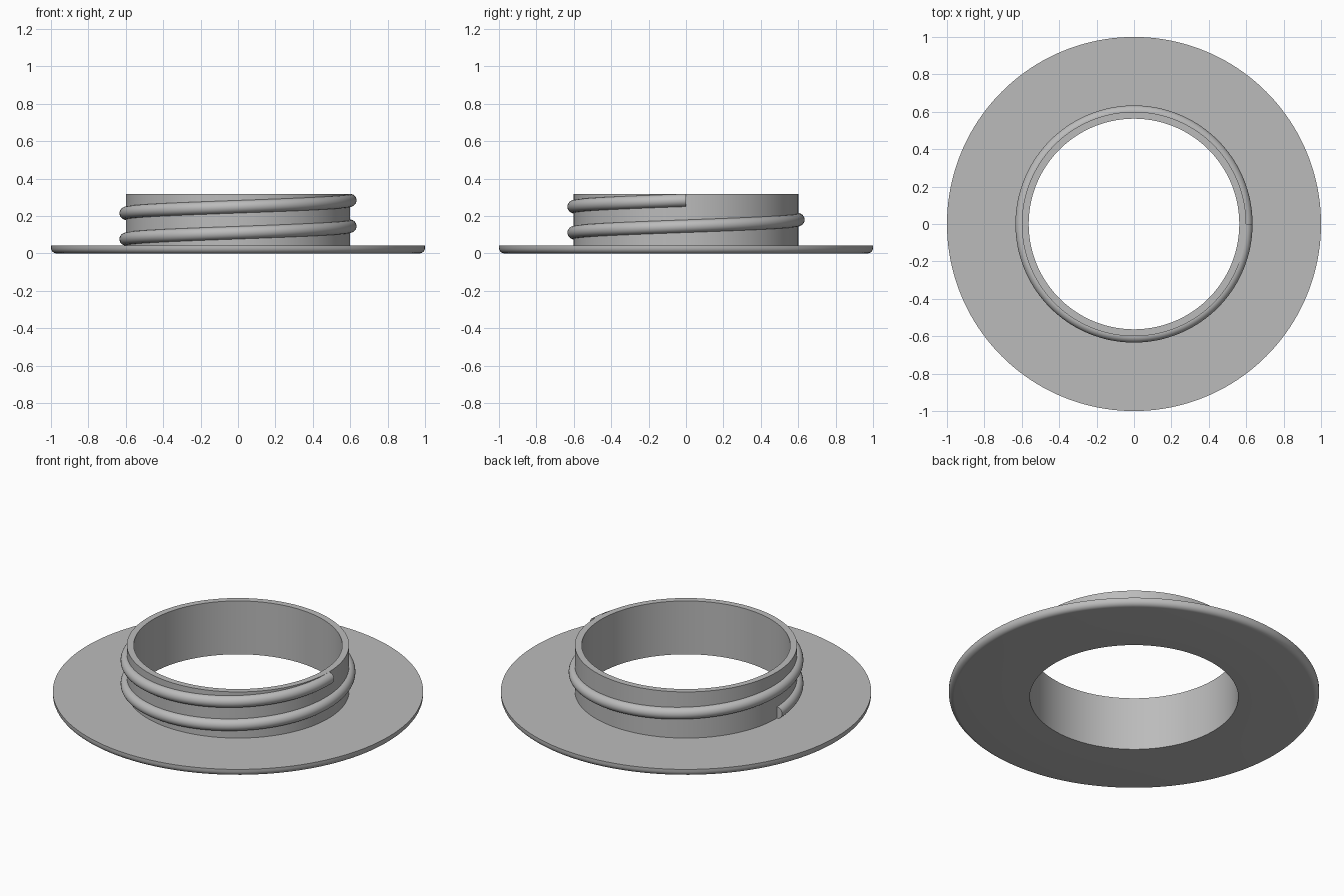
import bpy, bmesh
from math import sin, cos, pi, radians

cube = bpy.data.objects.get("Cube")
if cube:
    bpy.data.objects.remove(cube, do_unlink=True)

grey = bpy.data.materials.new("plain_grey")
grey.use_nodes = True
colour = (0.5, 0.5, 0.5, 1)
grey.diffuse_color = colour
grey.node_tree.nodes["Principled BSDF"].inputs["Base Color"].default_value = colour


def sweep(name, profile, start, turns, rise, steps):
    """Turn a closed (radius, z) profile about z; with a rise it is a capped helix."""
    bm = bmesh.new()
    ring_shut = rise == 0
    rings = []
    for i in range(steps if ring_shut else steps + 1):
        t = i / steps
        a = start + 2 * pi * turns * t
        rings.append([bm.verts.new((r * cos(a), r * sin(a), z + rise * t))
                      for r, z in profile])
    n = len(profile)
    for i in range(steps):
        a, b = rings[i], rings[(i + 1) % len(rings)]
        for j in range(n):
            k = (j + 1) % n
            bm.faces.new((a[j], b[j], b[k], a[k]))
    if not ring_shut:
        bm.faces.new(rings[0])
        bm.faces.new(rings[-1])
    bmesh.ops.recalc_face_normals(bm, faces=bm.faces)
    mesh = bpy.data.meshes.new(name)
    bm.to_mesh(mesh)
    bm.free()
    mesh.shade_smooth()
    mesh.set_sharp_from_angle(angle=radians(35))
    mesh.materials.append(grey)
    obj = bpy.data.objects.new(name, mesh)
    bpy.context.collection.objects.link(obj)
    return obj


# Flange with a rounded lower rim, and the collar standing on it
bore, collar, rim = 0.563, 0.6, 1.0
thick, top, fillet = 0.043, 0.318, 0.03
lower_rim = [(rim - fillet + fillet * sin(a), fillet - fillet * cos(a))
             for a in (radians(15 * i) for i in range(7))]
body = [(bore, 0)] + lower_rim + [(rim, thick), (collar, thick),
                                  (collar, top), (bore, top)]
sweep("flanged_collar", body, 0, 1, 0, 160)

# Round screw thread: one and a half turns, climbing from the -x side to +x
wire, low, high = 0.034, 0.076, 0.284
circle = [(collar + wire * cos(a), low + wire * sin(a))
          for a in (2 * pi * i / 24 for i in range(24))]
sweep("screw_thread", circle, pi, 1.5, high - low, 216)
